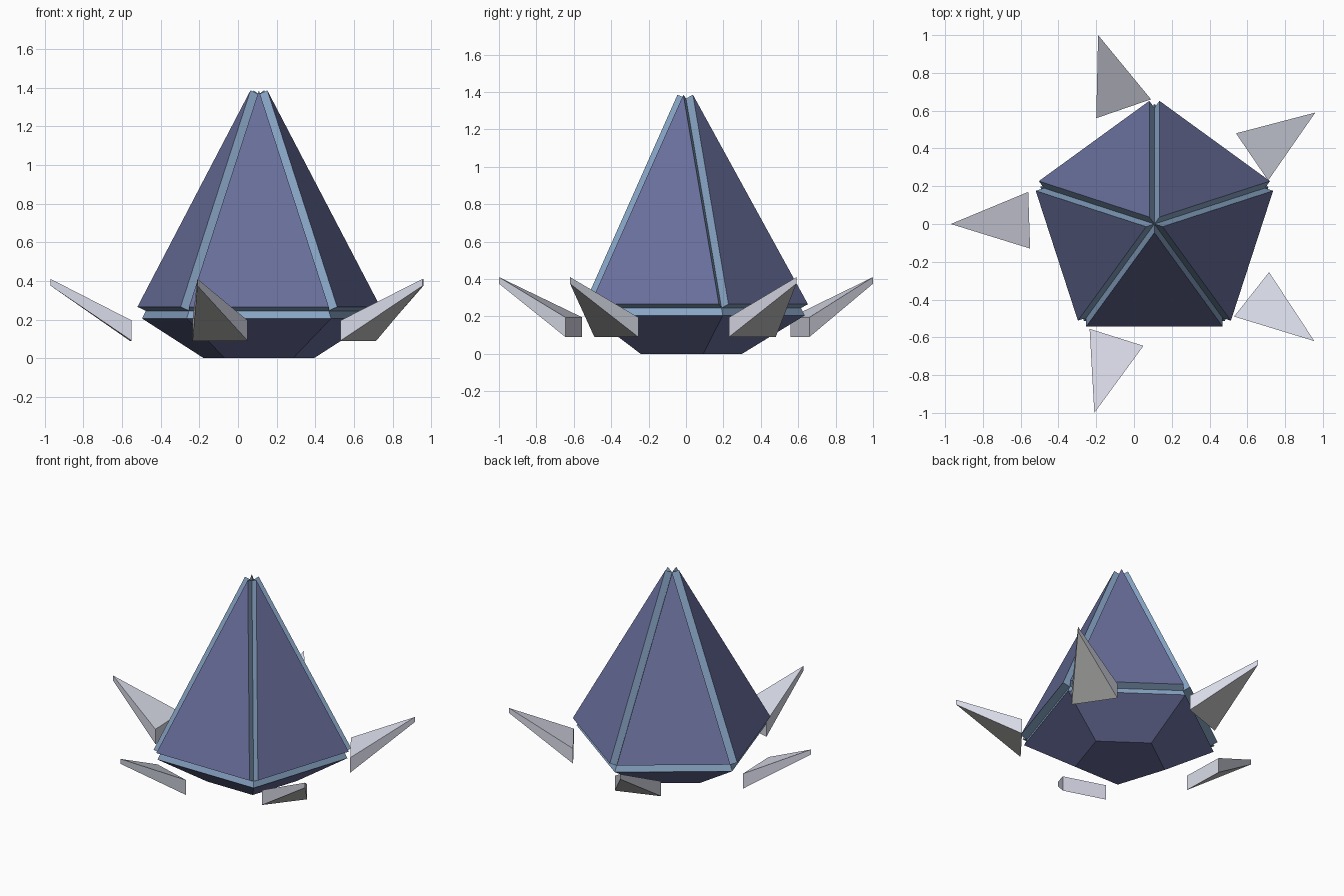
import bpy, bmesh
from math import cos, sin, radians
from mathutils import Vector

cube = bpy.data.objects.get("Cube")
if cube:
    bpy.data.objects.remove(cube, do_unlink=True)


def make_material(name, rgb):
    linear = [(((c / 255) + 0.055) / 1.055) ** 2.4 for c in rgb] + [1.0]
    mat = bpy.data.materials.new(name)
    mat.use_nodes = True
    mat.diffuse_color = linear
    mat.node_tree.nodes["Principled BSDF"].inputs["Base Color"].default_value = linear
    return mat


VIOLET = make_material("dusky violet", (104, 110, 154))
BLUE = make_material("pale steel blue", (136, 165, 197))
LILAC = make_material("pale lilac", (215, 217, 230))
GREY = make_material("light grey", (195, 195, 194))

CENTRE_X = 0.108


def finish(bm, name, materials):
    bmesh.ops.recalc_face_normals(bm, faces=bm.faces)
    mesh = bpy.data.meshes.new(name)
    bm.to_mesh(mesh)
    bm.free()
    for mat in materials:
        mesh.materials.append(mat)
    obj = bpy.data.objects.new(name, mesh)
    bpy.context.collection.objects.link(obj)
    return obj


def ring(bm, radius, z):
    angles = [radians(90 + 72 * k) for k in range(5)]
    return [bm.verts.new((CENTRE_X + radius * cos(a), radius * sin(a), z)) for a in angles]


def bridge(bm, lower, upper, index):
    for i in range(5):
        j = (i + 1) % 5
        face = bm.faces.new((lower[i], lower[j], upper[j], upper[i]))
        face.material_index = index


# Crystal: five-sided spire over a tapered base, with a groove between them
bm = bmesh.new()
foot = ring(bm, 0.30, 0)
rim = ring(bm, 0.635, 0.205)
valley = ring(bm, 0.615, 0.245)
apex = bm.verts.new((CENTRE_X, 0, 1.365))
bm.faces.new(foot[::-1])
bridge(bm, foot, rim, 0)
bridge(bm, rim, valley, 1)
spire = []
for i in range(5):
    face = bm.faces.new((valley[i], valley[(i + 1) % 5], apex))
    face.material_index = 1
    spire.append(face)
bm.normal_update()

# Raised panels: each spire face pushed straight out, leaving blue side walls
panels = bmesh.ops.extrude_discrete_faces(bm, faces=spire)["faces"]
bm.normal_update()
for panel in panels:
    shift = panel.normal * 0.05
    panel.material_index = 0
    for v in panel.verts:
        v.co += shift
    for edge in panel.edges:
        for wall in edge.link_faces:
            if wall not in panels:
                wall.material_index = 1
finish(bm, "crystal", (VIOLET, BLUE))


# Shards: tilted three-sided wedges around the base, tip first
def make_shard(name, tip, corner_a, corner_b):
    bm = bmesh.new()
    plan = (tip, corner_a, corner_b)
    top = [bm.verts.new((*p, z)) for p, z in zip(plan, (0.41, 0.195, 0.195))]
    under = [bm.verts.new((*p, z)) for p, z in zip(plan, (0.375, 0.09, 0.09))]
    bm.faces.new(top)
    bm.faces.new(under[::-1]).material_index = 1
    for i in range(3):
        j = (i + 1) % 3
        bm.faces.new((under[i], under[j], top[j], top[i]))
    finish(bm, name, (LILAC, GREY))


make_shard("shard_front", (-0.21, -1.0), (0.05, -0.645), (-0.235, -0.555))
make_shard("shard_front_left", (0.955, -0.62), (0.715, -0.255), (0.53, -0.49))
make_shard("shard_back_left", (0.96, 0.59), (0.54, 0.48), (0.71, 0.23))
make_shard("shard_back", (-0.19, 1.0), (-0.2, 0.56), (0.09, 0.66))
make_shard("shard_right", (-0.97, 0.0), (-0.55, -0.13), (-0.56, 0.17))
